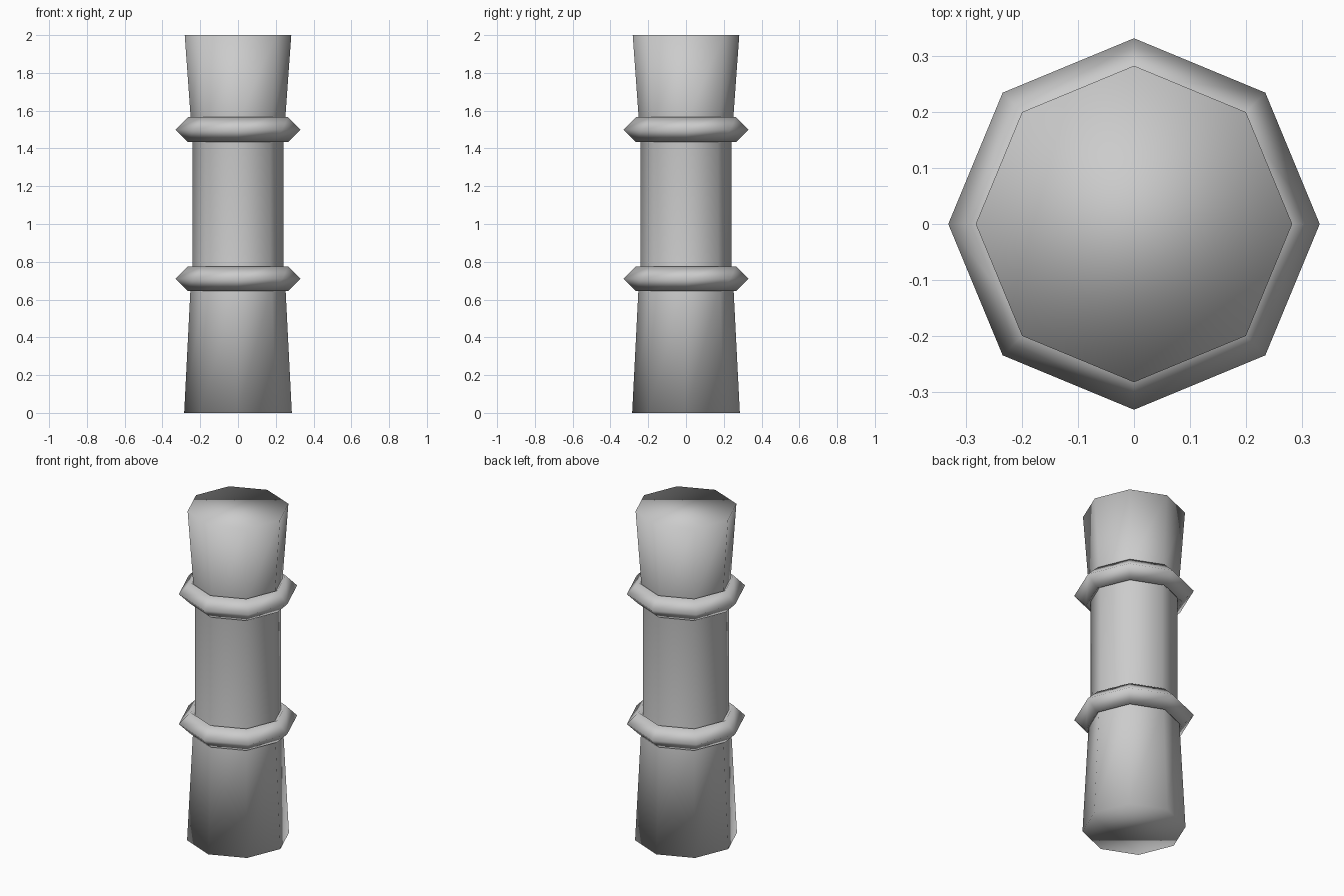
import bpy, bmesh
from math import cos, sin, tau

if "Cube" in bpy.data.objects:
    bpy.data.objects.remove(bpy.data.objects["Cube"])

SIDES = 8


def lathe(name, profile, closed=False):
    """Revolve (radius, z) points around z; closed joins the profile into a ring."""
    bm = bmesh.new()
    loops = [[bm.verts.new((r * cos(tau * i / SIDES), r * sin(tau * i / SIDES), z))
              for i in range(SIDES)] for r, z in profile]
    pairs = list(zip(loops, loops[1:]))
    if closed:
        pairs.append((loops[-1], loops[0]))
    else:
        bm.faces.new(loops[0][::-1])
        bm.faces.new(loops[-1])
    for low, high in pairs:
        for i in range(SIDES):
            j = (i + 1) % SIDES
            bm.faces.new((low[i], low[j], high[j], high[i]))
    bmesh.ops.recalc_face_normals(bm, faces=bm.faces)
    for f in bm.faces:
        f.smooth = True
    mesh = bpy.data.meshes.new(name)
    bm.to_mesh(mesh)
    bm.free()
    obj = bpy.data.objects.new(name, mesh)
    bpy.context.collection.objects.link(obj)
    return obj


# Shaft: flared foot, straight middle, flared head
lathe("column_shaft", [(0.285, 0), (0.251, 0.67), (0.24, 0.74),
                       (0.24, 1.47), (0.249, 1.54), (0.282, 2.0)])

# Two collars with a diamond cross-section
R, T = 0.265, 0.066
for name, z in (("lower_collar", 0.71), ("upper_collar", 1.5)):
    lathe(name, [(R + T, z), (R, z + T), (R - T, z), (R, z - T)], closed=True)
